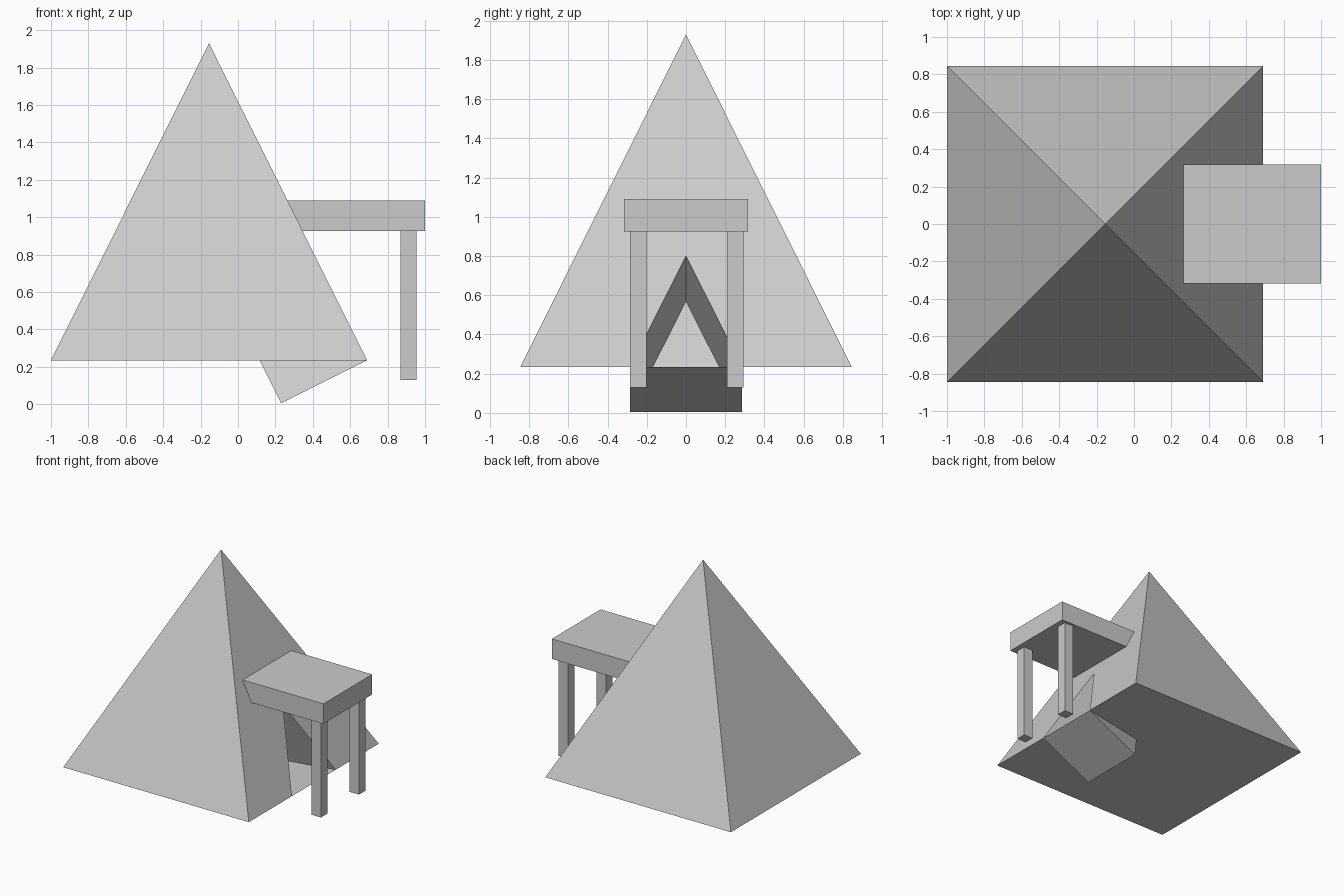
import bpy
from mathutils import Vector

if "Cube" in bpy.data.objects:
    bpy.data.objects.remove(bpy.data.objects["Cube"], do_unlink=True)

# One plain grey for everything
grey = bpy.data.materials.new("light_grey")
grey.use_nodes = True
colour = (0.6, 0.6, 0.6, 1)
grey.diffuse_color = colour
grey.node_tree.nodes["Principled BSDF"].inputs["Base Color"].default_value = colour


def add_mesh(name, verts, faces):
    mesh = bpy.data.meshes.new(name)
    mesh.from_pydata(verts, [], faces)
    mesh.materials.append(grey)
    mesh.update()
    obj = bpy.data.objects.new(name, mesh)
    bpy.context.collection.objects.link(obj)
    return obj


def prism(name, profile, y0, y1):
    """Closed solid from an x-z profile swept along y."""
    n = len(profile)
    verts = [(x, y, z) for y in (y0, y1) for x, z in profile]
    faces = [tuple(range(n)), tuple(reversed(range(n, 2 * n)))]
    for i in range(n):
        j = (i + 1) % n
        faces.append((j, i, i + n, j + n))
    return add_mesh(name, verts, faces)


base_z, apex_z, half, centre = 0.235, 1.93, 0.845, -0.155
edge_x = centre + half


def face_x(z):
    """x of the sloping entrance side at height z."""
    return edge_x - half * (z - base_z) / (apex_z - base_z)


# Pyramid with a triangular doorway pushed straight into its sloping side
door_half, door_top = 0.285, 0.80
inward = Vector((-0.46, 0, -0.23))
corners = [Vector((centre + sx * half, sy * half, base_z))
           for sx, sy in ((-1, -1), (1, -1), (1, 1), (-1, 1))]
apex = Vector((centre, 0, apex_z))
door = [Vector((edge_x, -door_half, base_z)),
        Vector((face_x(door_top), 0, door_top)),
        Vector((edge_x, door_half, base_z))]
verts = corners + [apex] + door + [p + inward for p in door]
faces = [
    (0, 1, 4), (2, 3, 4), (3, 0, 4),      # plain sides
    (1, 5, 6, 4), (4, 6, 7, 2),           # side around the doorway
    (0, 3, 2, 7, 5, 1),                   # underside
    (5, 8, 9, 6), (6, 9, 10, 7),          # recess walls
    (5, 7, 10, 8),                        # recess floor
    (8, 10, 9),                           # recess back
]
add_mesh("pyramid_body", verts, faces)

# Porch roof, trimmed to the slope
low, high = 0.925, 1.09
prism("porch_roof",
      [(face_x(low), low), (1.0, low), (1.0, high), (face_x(high), high)],
      -0.317, 0.317)

# Porch posts
for name, y in (("right_post", -0.285), ("left_post", 0.21)):
    prism(name, [(0.87, 0.13), (0.955, 0.13), (0.955, low), (0.87, low)],
          y, y + 0.084)
